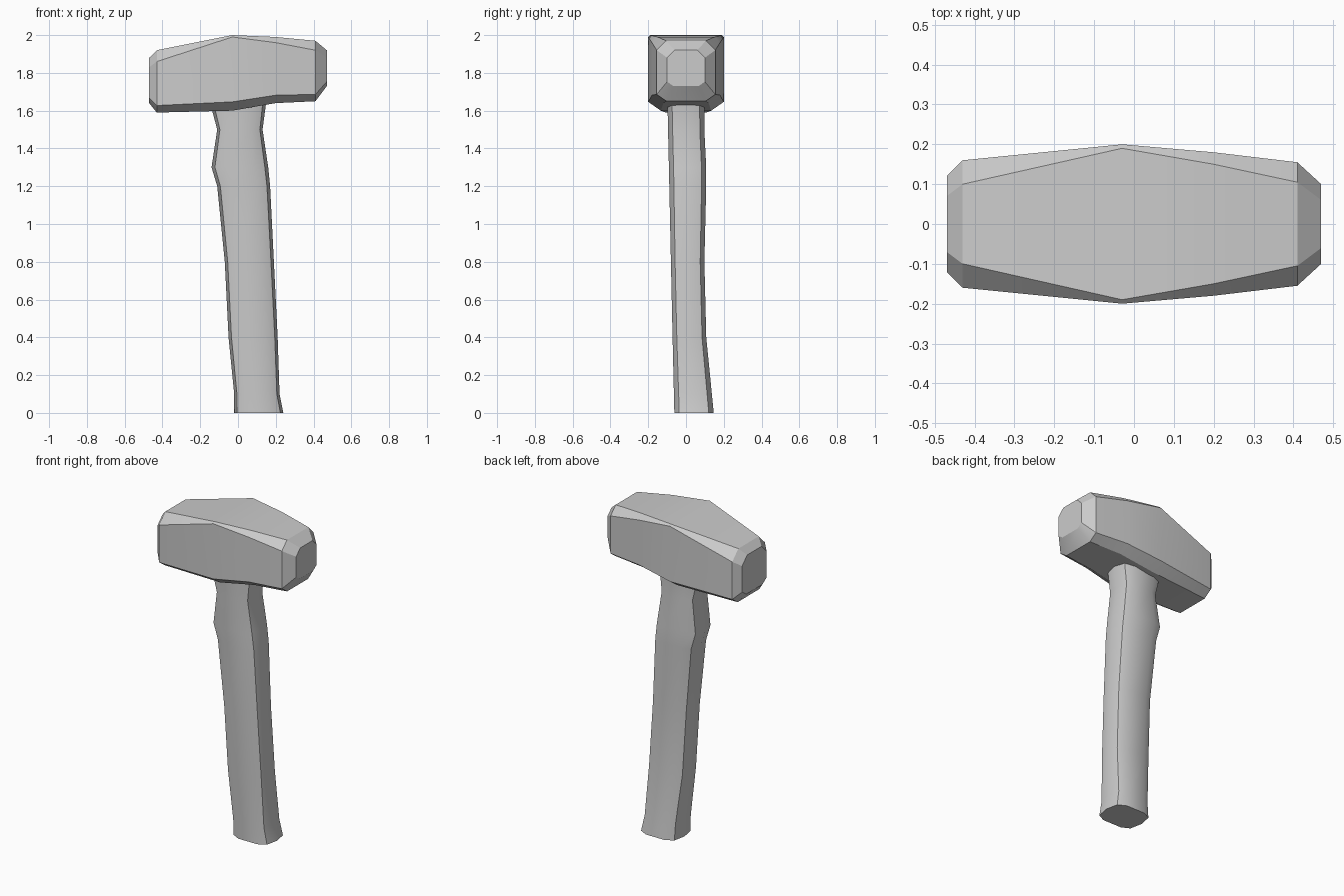
import bpy
import bmesh
from math import sin, cos, tau, copysign

default_cube = bpy.data.objects.get("Cube")
if default_cube:
    bpy.data.objects.remove(default_cube, do_unlink=True)

shade = 0.6
grey = bpy.data.materials.new("plain grey")
grey.use_nodes = True
grey.diffuse_color = (shade, shade, shade, 1)
shader = grey.node_tree.nodes["Principled BSDF"]
shader.inputs["Base Color"].default_value = grey.diffuse_color


def loft(name, rings, sharp_angle):
    """Skin a closed tube over rings of equal point count and cap both ends."""
    bm = bmesh.new()
    loops = [[bm.verts.new(point) for point in ring] for ring in rings]
    for lower, upper in zip(loops, loops[1:]):
        for i in range(len(lower)):
            bm.faces.new((lower[i - 1], lower[i], upper[i], upper[i - 1]))
    bm.faces.new(loops[0])
    bm.faces.new(loops[-1])
    bmesh.ops.recalc_face_normals(bm, faces=bm.faces)
    mesh = bpy.data.meshes.new(name)
    bm.to_mesh(mesh)
    bm.free()
    mesh.materials.append(grey)
    obj = bpy.data.objects.new(name, mesh)
    bpy.context.collection.objects.link(obj)
    for other in bpy.context.selected_objects:
        other.select_set(False)
    bpy.context.view_layer.objects.active = obj
    obj.select_set(True)
    bpy.ops.object.shade_smooth_by_angle(angle=sharp_angle)


def head_ring(x, half_width, bottom, top, top_bevel):
    """Upright rectangle across the head with its four corners bevelled."""
    low_bevel = half_width / 3
    right_half = [
        (half_width - low_bevel, bottom),
        (half_width, bottom + low_bevel * 0.7),
        (half_width, top - top_bevel),
        (half_width - top_bevel, top),
    ]
    left_half = [(-y, z) for y, z in reversed(right_half)]
    return [(x, y, z) for y, z in right_half + left_half]


def rounded(value):
    """Push a circle coordinate outward to make a squarer outline."""
    return copysign(abs(value) ** 0.6, value)


def handle_ring(z, left, right, back, sides=10):
    """Squarish section of the shaft; its front edge slopes with the height."""
    front = -0.065 - z * 0.022
    middle_x, middle_y = (left + right) / 2, (front + back) / 2
    radius_x, radius_y = (right - left) / 2, (back - front) / 2
    ring = []
    for i in range(sides):
        angle = tau * i / sides
        ring.append((middle_x + radius_x * rounded(cos(angle)),
                     middle_y + radius_y * rounded(sin(angle)), z))
    return ring


# Head: blunt striking ends, swelling to a crown over the handle
head_sections = [
    (-0.47, 0.12, 1.64, 1.88, 0.05),
    (-0.43, 0.16, 1.59, 1.92, 0.06),
    (-0.03, 0.2, 1.6, 2, 0.01),
    (0.2, 0.18, 1.64, 1.99, 0.03),
    (0.41, 0.155, 1.65, 1.97, 0.05),
    (0.47, 0.1, 1.73, 1.92, 0.04),
]
loft("hammer_head", [head_ring(*section) for section in head_sections], 0.5)

# Handle: leaning, hand-carved shaft with a flared foot and a worn shoulder
handle_sections = [
    (0, -0.02, 0.24, 0.15),
    (0.1, -0.02, 0.22, 0.14),
    (0.4, -0.05, 0.21, 0.11),
    (0.8, -0.07, 0.19, 0.1),
    (1.2, -0.11, 0.17, 0.11),
    (1.3, -0.14, 0.16, 0.11),
    (1.5, -0.11, 0.13, 0.1),
    (1.65, -0.15, 0.15, 0.1),
]
loft("handle", [handle_ring(*section) for section in handle_sections], 0.6)
